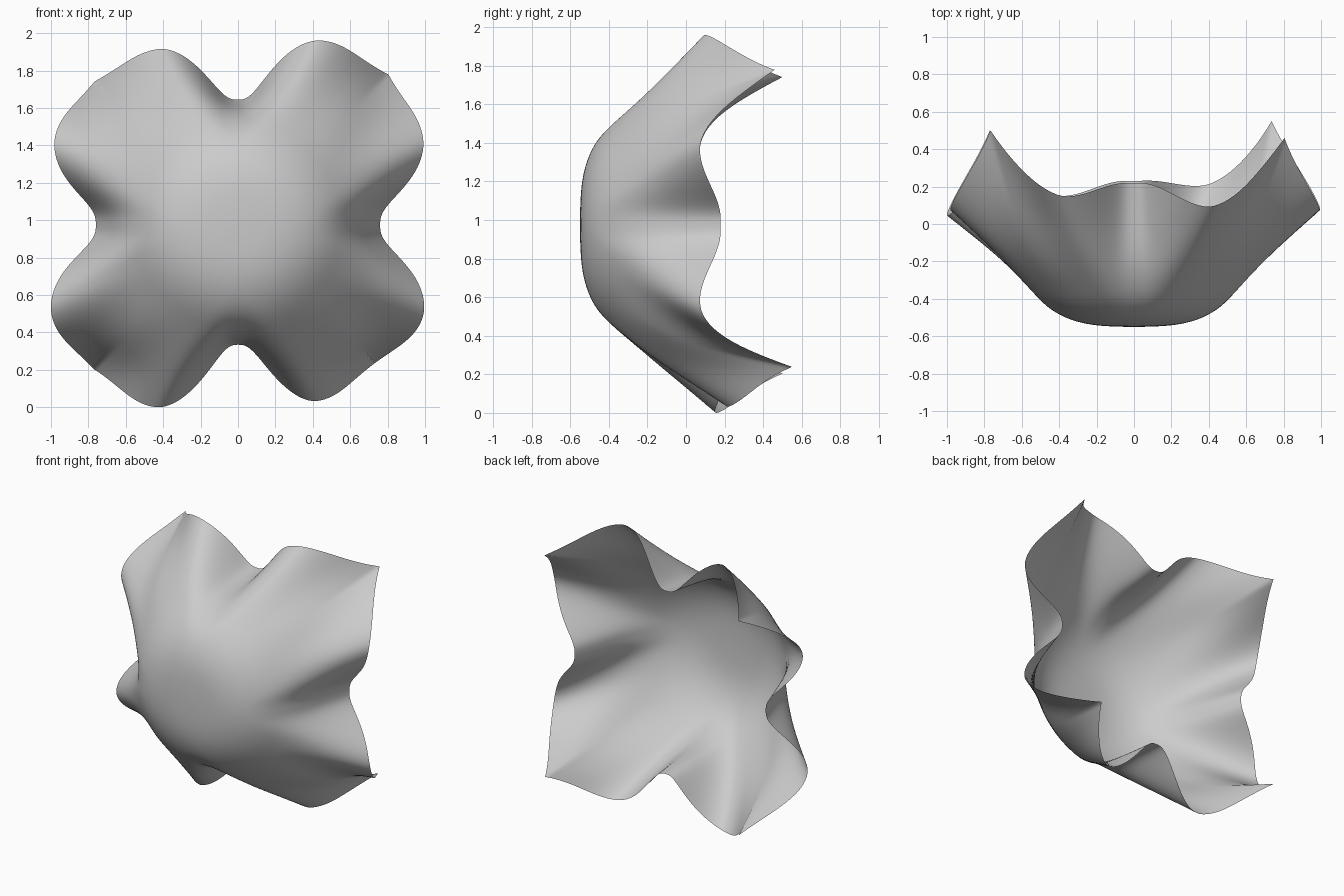
import bpy, bmesh, math

if "Cube" in bpy.data.objects:
    bpy.data.objects.remove(bpy.data.objects["Cube"])

TOP_Y, MID_Z = -0.55, 0.98   # centre of the dome
HALF = 1.12                  # half width of the flat square cloth
N = 100                      # grid divisions
BASE = math.radians(43)      # slope of the cloth just past the dome
STEPS = 60

# where the hem ends in each direction, counter-clockwise from +x:
# (distance from centre, y); valleys on axes and corners, ridges between
ANGLES = [0, 24, 45, 66]
HEM = [(0.76, 0.18), (1.085, 0.08), (1.138, 0.46), (1.08, 0.10),
       (0.67, 0.22), (1.03, 0.16), (1.085, 0.50), (1.075, 0.08),
       (0.76, 0.18), (1.095, 0.05), (1.09, 0.50), (1.066, 0.16),
       (0.64, 0.23), (1.03, 0.22), (1.04, 0.55), (1.09, 0.08)]
KEYS = [ANGLES[i % 4] + 90 * (i // 4) for i in range(16)] + [360]
# where the fold starts and ends: axis valley, ridge, corner, ridge
ONSET = [(0.35, 0.95), (0.5, 1.1), (0.6, 1.4), (0.5, 1.1)]


def smooth(a, b, x):
    t = min(max((x - a) / (b - a), 0), 1)
    return t * t * (3 - 2 * t)


def profile(length, fold, start, end):
    """Follow the cloth outwards: round dome, bend, then fold."""
    r = drop = 0
    ds = length / STEPS
    for i in range(STEPS):
        s = (i + 0.5) * ds
        a = BASE * (0.3 * min(s / 0.6, 1) + 0.7 * smooth(0.12, 0.62, s))
        a += fold * smooth(start, end, s)
        r += ds * math.cos(a)
        drop += ds * math.sin(a)
    return r, drop


def edge_length(deg):
    a = math.radians(deg)
    return HALF / max(abs(math.cos(a)), abs(math.sin(a)))


def solve(i):
    """Find cloth length and fold slope that reach the wanted hem point."""
    r_end, drop_end = HEM[i][0], HEM[i][1] - TOP_Y
    flat = length = edge_length(KEYS[i])
    for _ in range(25):
        lo, hi = -0.6, 1.3
        for _ in range(22):
            fold = (lo + hi) / 2
            r, d = profile(length, fold, *ONSET[i % 4])
            if d / r < drop_end / r_end:
                lo = fold
            else:
                hi = fold
        length *= math.hypot(r_end, drop_end) / math.hypot(r, d)
    return (fold, length / flat) + ONSET[i % 4]


FIT = [solve(i) for i in range(16)]


def blend(kind, t):
    """Weight of the ridge beside a wide axis valley or a pointed corner."""
    if kind == 0:
        return ((1 - math.cos(math.pi * t)) / 2) ** 1.35
    return 1 - (0.5 * (1 - t) ** 1.6 + 0.25 * (1 + math.cos(math.pi * t)))


def drape(u, v):
    dist, ang = math.hypot(u, v), math.atan2(v, u)
    deg = math.degrees(ang) % 360
    i = next(k for k in range(16) if deg <= KEYS[k + 1])
    j = (i + 1) % 16
    t = (deg - KEYS[i]) / (KEYS[i + 1] - KEYS[i])
    t = blend(i % 4, t) if i % 2 == 0 else 1 - blend(j % 4, 1 - t)
    fold, scale, start, end = [a * (1 - t) + b * t
                               for a, b in zip(FIT[i], FIT[j])]
    stretch = 1 + (scale - 1) * (dist / edge_length(deg)) ** 2
    r, drop = profile(dist * stretch, fold, start, end)
    return r * math.cos(ang), TOP_Y + drop, MID_Z + r * math.sin(ang)


# draped cloth sheet
bm = bmesh.new()
bmesh.ops.create_grid(bm, x_segments=N, y_segments=N, size=HALF)
for v in bm.verts:
    v.co = drape(v.co.x, v.co.y)

# stand it on the ground
low = min(v.co.z for v in bm.verts)
for v in bm.verts:
    v.co.z -= low
for f in bm.faces:
    f.smooth = True
bm.normal_update()
mesh = bpy.data.meshes.new("draped_cloth")
bm.to_mesh(mesh)
bm.free()
cloth = bpy.data.objects.new("draped_cloth", mesh)
bpy.context.collection.objects.link(cloth)
